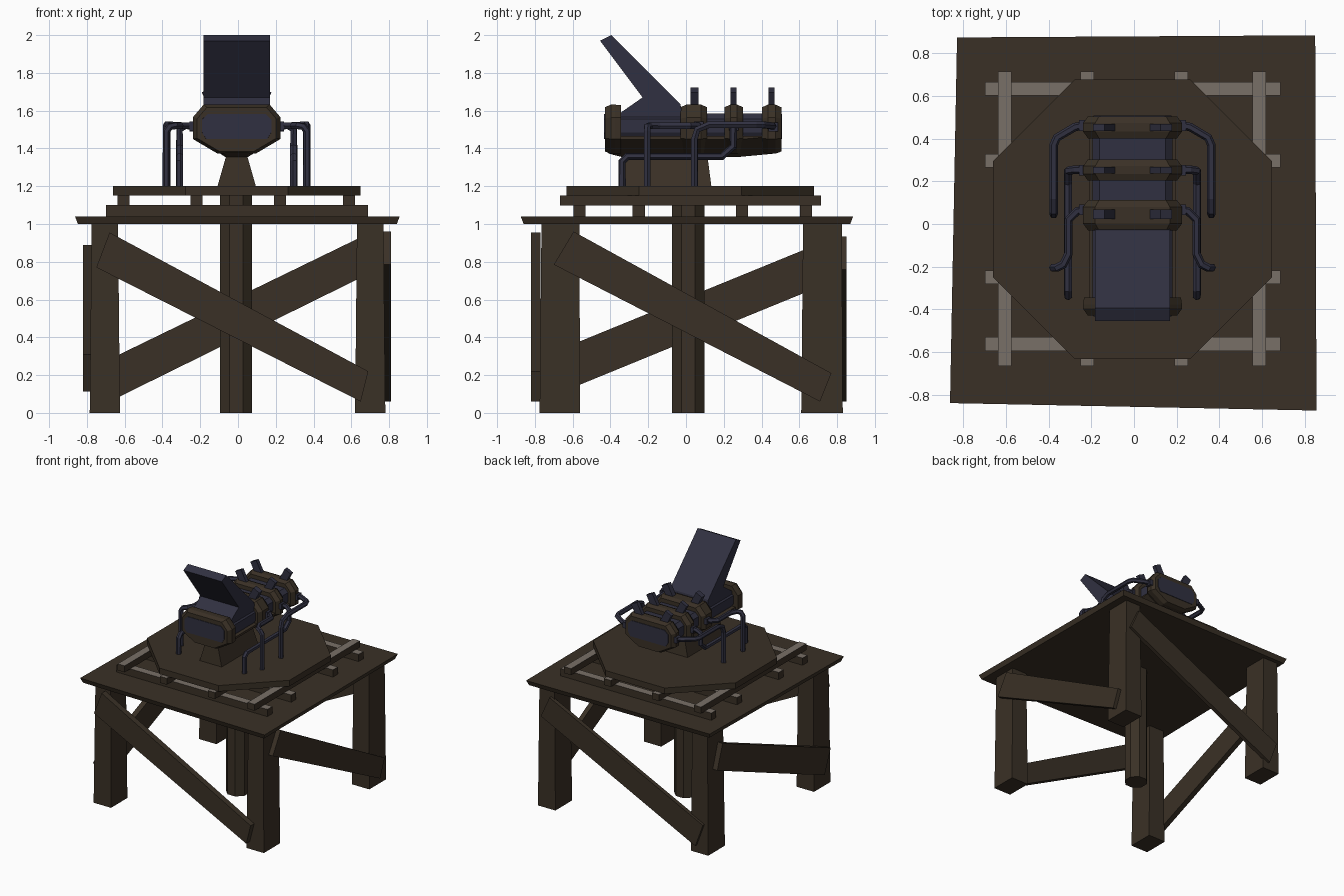
import bpy, bmesh, math
from mathutils import Vector

if "Cube" in bpy.data.objects:
    bpy.data.objects.remove(bpy.data.objects["Cube"])

CX = -0.007  # mirror plane of the gun unit


def material(name, rgb):
    m = bpy.data.materials.new(name)
    m.diffuse_color = (*rgb, 1)
    m.use_nodes = True
    m.node_tree.nodes["Principled BSDF"].inputs["Base Color"].default_value = m.diffuse_color
    return m


BROWN = material("dark brown", (0.042, 0.030, 0.019))
BLUE = material("dark blue grey", (0.030, 0.030, 0.052))
GREY = material("light taupe", (0.19, 0.16, 0.135))


def add(name, mesh, *mats):
    for m in mats:
        mesh.materials.append(m)
    ob = bpy.data.objects.new(name, mesh)
    bpy.context.collection.objects.link(ob)
    return ob


def loft(name, rings, *mats):
    """Skin a list of equal-length point loops and cap both ends."""
    bm = bmesh.new()
    loops = [[bm.verts.new(p) for p in r] for r in rings]
    n = len(loops[0])
    for a, b in zip(loops, loops[1:]):
        for i in range(n):
            bm.faces.new((a[i], a[(i + 1) % n], b[(i + 1) % n], b[i]))
    bm.faces.new(loops[0][::-1])
    bm.faces.new(loops[-1])
    bmesh.ops.recalc_face_normals(bm, faces=bm.faces)
    if len(mats) > 1:  # second colour goes on upward faces
        for f in bm.faces:
            f.material_index = 1 if f.normal.z > 0.9 else 0
    me = bpy.data.meshes.new(name)
    bm.to_mesh(me)
    bm.free()
    return add(name, me, *mats)


def rect(x0, x1, y0, y1, z):
    return [(x0, y0, z), (x1, y0, z), (x1, y1, z), (x0, y1, z)]


def box(name, x0, x1, y0, y1, z0, z1, *mats):
    return loft(name, [rect(x0, x1, y0, y1, z0), rect(x0, x1, y0, y1, z1)], *mats)


def octagon(cx, cy, r, z):
    return [(cx + r * math.cos(math.radians(22.5 + 45 * i)),
             cy + r * math.sin(math.radians(22.5 + 45 * i)), z) for i in range(8)]


# Table top, a slightly crooked slab
corners = [(-0.863, -0.84), (0.856, -0.875), (0.85, 0.885), (-0.83, 0.875)]
loft("table_top", [[(x * s, y * s, z) for x, y in corners]
                   for s, z in ((0.982, 1.0), (1.0, 1.04))], BROWN)

# Four legs, slightly tapered
for xs, x0, x1 in (("left", -0.785, -0.625), ("right", 0.62, 0.78)):
    for ys, y0, y1 in (("front", -0.775, -0.56), ("back", 0.61, 0.83)):
        loft(f"{ys}_{xs}_leg", [rect(x0, x1, y0, y1, 0),
                                rect(x0 + .01, x1 - .01, y0 + .01, y1 - .005, 1.005)], BROWN)

# Diagonal braces on the four sides
braces = {
    "front_brace": ("y", -0.82, -0.77, [(-.68, .955), (-.75, .77), (.65, .06), (.69, .22)]),
    "back_brace": ("y", 0.815, 0.85, [(-.68, .06), (-.75, .25), (.66, .935), (.74, .76)]),
    "right_brace": ("x", 0.77, 0.81, [(-.595, .96), (-.70, .785), (.71, .06), (.77, .21)]),
    "left_brace": ("x", -0.82, -0.775, [(-.65, .113), (-.73, .31), (.69, .89), (.76, .69)]),
}
for name, (axis, a, b, pts) in braces.items():
    loft(name, [[(u, d, z) if axis == "y" else (d, u, z) for u, z in pts]
                for d in (a, b)], BROWN)

# Centre post
loft("centre_post", [octagon(-0.01, 0.012, 0.092, z) for z in (0, 1.16)], BROWN)

# Two crossed layers of bars with paler tops
for i, y in enumerate((0.635, 0.297, -0.25, -0.563)):
    box(f"lower_bar_{i}", -0.70, 0.687, y - .032, y + .032, 1.035, 1.1, BROWN, GREY)
for i, x in enumerate((-0.607, -0.22, 0.222, 0.588)):
    box(f"upper_bar_{i}", x - .032, x + .032, -0.667, 0.715, 1.098, 1.152, BROWN, GREY)

# Octagonal platform
loft("platform", [octagon(CX, 0.022, 0.709, z) for z in (1.15, 1.2)], BROWN)

# Pedestal
loft("pedestal", [rect(CX - .103, CX + .103, -.35, .135, 1.195),
                  rect(CX - .053, CX + .053, -.335, .112, 1.37)], BROWN)


def sweep(name, half, sections, mat, pivot=1.49):
    """Mirror a half profile (x, z) and loft it along y; sections are (y, scale)."""
    prof = half + [(-x, z) for x, z in reversed(half)]
    loft(name, [[(CX + x * s, y, pivot + (z - pivot) * s) for x, z in prof]
                for y, s in sections], mat)


# Blue body core, slightly proud at both ends to form the end panels
sweep("body_core", [(.155, 1.585), (.187, 1.555), (.187, 1.485), (.165, 1.45)],
      [(-0.434, 0.98), (-0.40, 1), (0.48, 1), (0.509, 0.98)], BLUE)

# Brown lower hull
hull = [(.205, 1.465), (.205, 1.445), (.06, 1.353)]
loft("lower_hull", [[(CX + x, y, z + (lift if z < 1.46 else 0)) for x, z in
                     hull + [(-x, z) for x, z in reversed(hull)]]
                    for y, lift in ((-.41, .02), (-.34, .002), (.28, .002), (.47, .02))], BROWN)

# Rings around the body, with chamfered edges
ring = [(.175, 1.632), (.232, 1.565), (.232, 1.45), (.10, 1.372)]
for i, (y0, y1) in enumerate(((-.43, -.345), (-.03, .112), (.203, .303), (.402, .505))):
    c = 0.022
    a = 1.0 if i == 0 else 0.9
    b = 0.9 if i else 0.97
    if i == 0:
        a, b = 0.9, 0.98
    sweep(f"body_ring_{i}", ring, [(y0, a), (y0 + c + .01, 1), (y1 - c - .01, 1), (y1, b)], BROWN)

# Leaning pegs on the three rear rings
for i, y in enumerate((0.045, 0.252, 0.452)):
    for side, s in (("left", -1), ("right", 1)):
        w = 0.022 if i == 0 else 0.016
        rows = []
        for x, z in ((.10, 1.60), (.158, 1.71)):
            rows.append([(CX + s * (x + dx), y + dy, z - dx * 0.5)
                         for dx, dy in ((-.027, -w), (.027, -w), (.027, w), (-.027, w))])
        loft(f"{side}_peg_{i}", rows, BLUE)

# Slanted shield plate, with a flared foot
shield = [(-.455, 1.97), (-.395, 2.0), (-.03, 1.635), (-.015, 1.56), (-.345, 1.56),
          (-.345, 1.59), (-.23, 1.67)]
loft("shield_plate", [[(x, y, z) for y, z in shield]
                      for x in (CX - .176, CX + .176)], BLUE)

# Pipes from the ring sides down to the platform, mirrored
pipes = {
    "rear_pipe": [(.21, .465, 1.515), (.27, .455, 1.52), (.355, .405, 1.525), (.37, .37, 1.525),
                  (.37, .12, 1.525), (.37, .06, 1.50), (.37, .045, 1.45), (.37, .045, 1.19)],
    "middle_pipe": [(.21, .255, 1.52), (.27, .255, 1.52), (.302, .25, 1.50), (.302, .25, 1.41),
                    (.302, .19, 1.358), (.302, -.31, 1.358), (.302, -.338, 1.33),
                    (.302, -.338, 1.19)],
    "front_pipe": [(.21, .07, 1.52), (.26, .06, 1.52), (.30, .02, 1.52), (.30, -.14, 1.52),
                   (.325, -.19, 1.52), (.355, -.205, 1.515), (.372, -.205, 1.49),
                   (.372, -.205, 1.19)],
}
for name, pts in pipes.items():
    for side, s in (("left", -1), ("right", 1)):
        cu = bpy.data.curves.new(name + "_path", "CURVE")
        cu.dimensions = "3D"
        cu.bevel_depth = 0.02
        cu.bevel_resolution = 1
        cu.use_fill_caps = True
        sp = cu.splines.new("POLY")
        sp.points.add(len(pts) - 1)
        for p, (x, y, z) in zip(sp.points, pts):
            p.co = (CX + s * x, y, z, 1)
        sp.use_smooth = False
        tmp = bpy.data.objects.new("pipe_helper", cu)
        bpy.context.collection.objects.link(tmp)
        bpy.context.view_layer.update()
        ev = tmp.evaluated_get(bpy.context.evaluated_depsgraph_get())
        me = bpy.data.meshes.new_from_object(ev)
        bpy.data.objects.remove(tmp)
        me.materials.clear()
        add(f"{side}_{name}", me, BLUE)
        # Collar where the pipe leaves the ring
        x, y, z = pts[0]
        xs = sorted((CX + s * .22, CX + s * .25))
        box(f"{side}_{name}_collar", *xs, y - .028, y + .022, z - .025, z + .022, BLUE)
